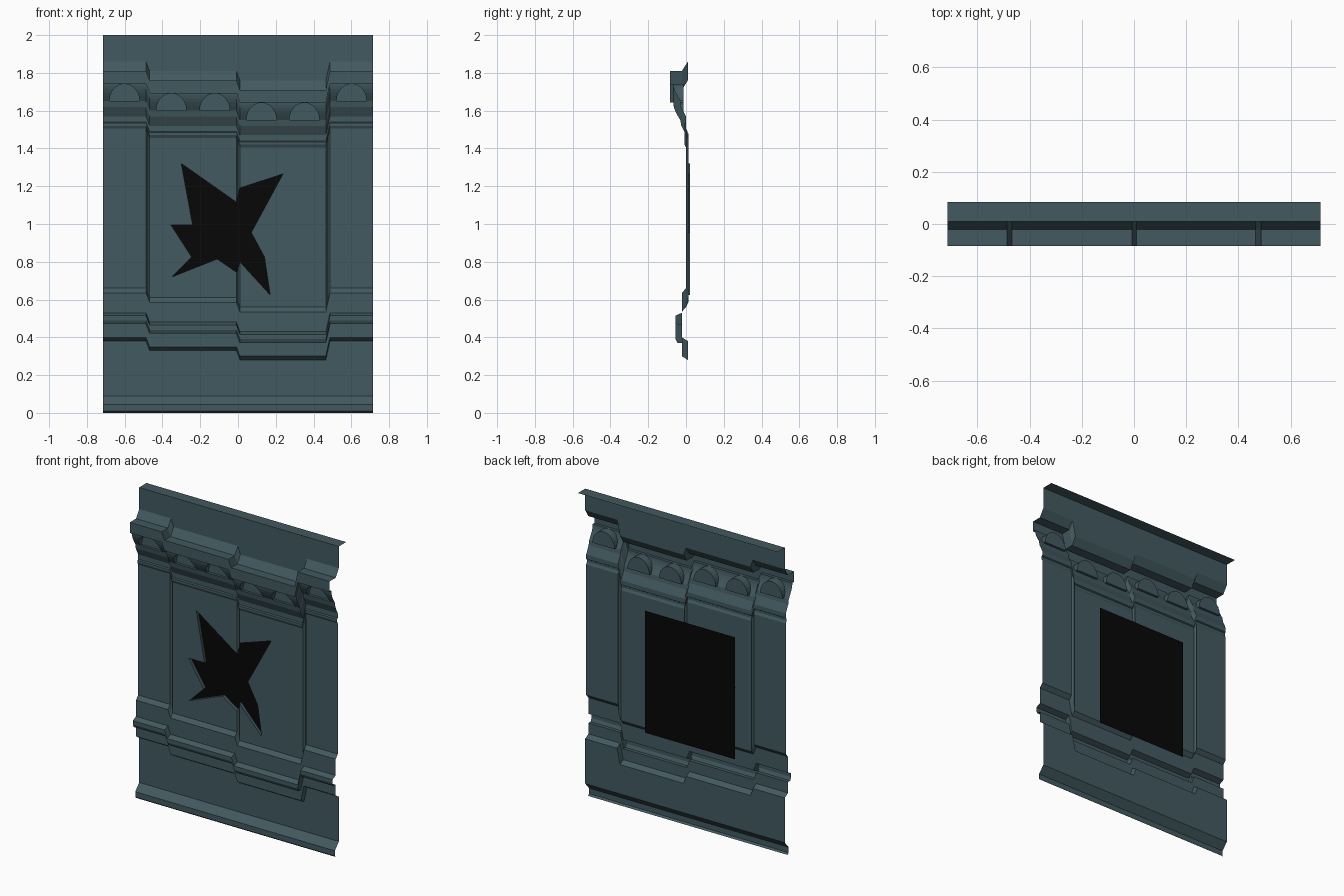
import bpy, math

if "Cube" in bpy.data.objects:
    bpy.data.objects.remove(bpy.data.objects["Cube"])

def material(name, rgb):
    m = bpy.data.materials.new(name)
    m.diffuse_color = (*rgb, 1)
    m.use_nodes = True
    m.node_tree.nodes["Principled BSDF"].inputs["Base Color"].default_value = m.diffuse_color
    return m

STONE = material("stone", (0.055, 0.1, 0.115))
BLACK = material("black", (0.002, 0.002, 0.002))

def build(name, polys, mat=STONE):
    """Make one object from a list of polygons (lists of points)."""
    index, faces = {}, []
    for p in polys:
        f = []
        for v in p:
            k = tuple(round(c, 5) for c in v)
            i = index.setdefault(k, len(index))
            if i not in f:
                f.append(i)
        if len(f) > 2:
            faces.append(f)
    me = bpy.data.meshes.new(name)
    me.from_pydata(list(index), [], faces)
    me.materials.append(mat)
    ob = bpy.data.objects.new(name, me)
    bpy.context.collection.objects.link(ob)
    return ob

# Shared vertical profile (y, z), top to bottom
STEPS = 6
SPRING, RISE, HALF = 1.65, 0.092, 0.08
frieze = []
for k in range(STEPS + 1):
    s = math.sin(math.pi / 2 * (1 - k / STEPS))
    frieze.append((-0.03 - 0.037 * math.sin(s * math.pi / 2), SPRING + RISE * s))
upper = [(0.085, 2), (0.01, 2), (0.01, 1.86), (-0.022, 1.81), (-0.085, 1.81), (-0.085, 1.742)]
WALL_TOP, WALL_BOTTOM = 1.505, 0.66
lower = [(-0.025, 1.62), (0, 1.57), (0, 1.54), (-0.008, 1.535), (-0.008, 1.52), (0, WALL_TOP),
         (0, WALL_BOTTOM), (-0.022, 0.635), (-0.022, 0.53), (-0.055, 0.515), (-0.055, 0.49),
         (-0.045, 0.47), (-0.022, 0.47), (-0.022, 0.4), (0.01, 0.38),
         (0.01, 0.09), (-0.03, 0.045), (-0.03, 0.01), (-0.018, 0)]
profile = upper + frieze + lower
first_frieze = len(upper)
wall_row = profile.index((0, WALL_TOP))

# Stepped sections: x start, x end, drop, niche count
sections = [(-0.715, -0.487, 0, 1), (-0.468, -0.008, -0.05, 2),
            (0.01, 0.465, -0.1, 2), (0.487, 0.715, 0, 1)]

def column(x, drop, groove=0):
    return [(x, y + (groove if j in (wall_row, wall_row + 1) else 0),
             z + (drop if 0.3 < z < 1.9 else 0)) for j, (y, z) in enumerate(profile)]

def strip(a, b, skip=()):
    return [[a[j], a[j + 1], b[j + 1], b[j]] for j in range(len(a) - 1) if j not in skip]

# Moulded sheet, leaving out the niche rows and the two pierced panels
frieze_rows = set(range(first_frieze, first_frieze + STEPS))
sheet = []
for n, (x0, x1, drop, count) in enumerate(sections):
    skip = set(frieze_rows)
    if n in (1, 2):
        skip.add(wall_row)
    sheet += strip(column(x0, drop), column(x1, drop), skip)
    if n < 3:  # sloping joint with a groove down the wall
        nx, _, nd, _ = sections[n + 1]
        mid = column((x1 + nx) / 2, (drop + nd) / 2, 0.012)
        skip = {wall_row} if n == 1 else ()
        sheet += strip(column(x1, drop), mid, skip) + strip(mid, column(nx, nd), skip)

# Central groove above and below the hole
gx, hx = -0.008, 0.01
for (lt, rt, lb, rb) in ((WALL_TOP - 0.05, WALL_TOP - 0.1, 1.115, 1.19),
                         (0.805 - 0.06, 0.80, WALL_BOTTOM - 0.05, WALL_BOTTOM - 0.1)):
    mt, mb = (0.001, 0.012, (lt + rt) / 2), (0.001, 0.012, (lb + rb) / 2)
    sheet.append([(gx, 0, lt), (gx, 0, lb), mb, mt])
    sheet.append([mt, mb, (hx, 0, rb), (hx, 0, rt)])
build("moulded_wall", sheet)

# Arched niches with curved brackets between them
niches = []
BACK = -0.014
for x0, x1, drop, count in sections:
    w = (x1 - x0) / count
    for c in range(count):
        l, r = x0 + c * w, x0 + (c + 1) * w
        m = (l + r) / 2
        rows = []
        for k, (y, z) in enumerate(frieze):
            h = HALF * math.sin(math.pi / 2 * k / STEPS)
            rows.append((y, z + drop, h))
        for (ya, za, ha), (yb, zb, hb) in zip(rows, rows[1:]):
            niches += [
                [(l, ya, za), (l, yb, zb), (m - hb, yb, zb), (m - ha, ya, za)],
                [(m + ha, ya, za), (m + hb, yb, zb), (r, yb, zb), (r, ya, za)],
                [(m - ha, ya, za), (m - hb, yb, zb), (m - hb, BACK, zb), (m - ha, BACK, za)],
                [(m + ha, BACK, za), (m + hb, BACK, zb), (m + hb, yb, zb), (m + ha, ya, za)],
                [(m - ha, BACK, za), (m - hb, BACK, zb), (m + hb, BACK, zb), (m + ha, BACK, za)]]
        y, z, h = rows[-1]
        niches.append([(m - h, y, z), (m + h, y, z), (m + h, BACK, z), (m - h, BACK, z)])
build("arched_frieze", niches)

# Pierced panels: each carries half of the jagged hole
left_cut = [(gx, 1.115), (-0.30, 1.32), (-0.24, 0.995), (-0.355, 0.995), (-0.245, 0.825),
            (-0.35, 0.72), (-0.11, 0.815), (gx, 0.745)]
right_cut = [(hx, 0.80), (0.17, 0.625), (0.14, 0.825), (0.07, 0.955), (0.238, 1.265), (hx, 1.19)]
xl, xr = sections[1][0], sections[2][1]
left = [(gx, WALL_TOP - 0.05), (xl, WALL_TOP - 0.05), (xl, WALL_BOTTOM - 0.05),
        (gx, WALL_BOTTOM - 0.05)] + left_cut[::-1]
right = [(xr, WALL_BOTTOM - 0.1), (xr, WALL_TOP - 0.1), (hx, WALL_TOP - 0.1)] \
    + right_cut[::-1] + [(hx, WALL_BOTTOM - 0.1)]
build("pierced_panels", [[(x, 0, z) for x, z in p] for p in (left, right)])

# Hole edges
reveal = []
for cut in (left_cut, right_cut):
    for (xa, za), (xb, zb) in zip(cut, cut[1:]):
        reveal.append([(xa, 0, za), (xb, 0, zb), (xb, 0.02, zb), (xa, 0.02, za)])
build("hole_edges", reveal)

# Black backing behind the hole
build("hole_backing", [[(-0.365, 0.02, 1.33), (-0.365, 0.02, 0.54),
                        (0.28, 0.02, 0.54), (0.28, 0.02, 1.33)]], BLACK)
